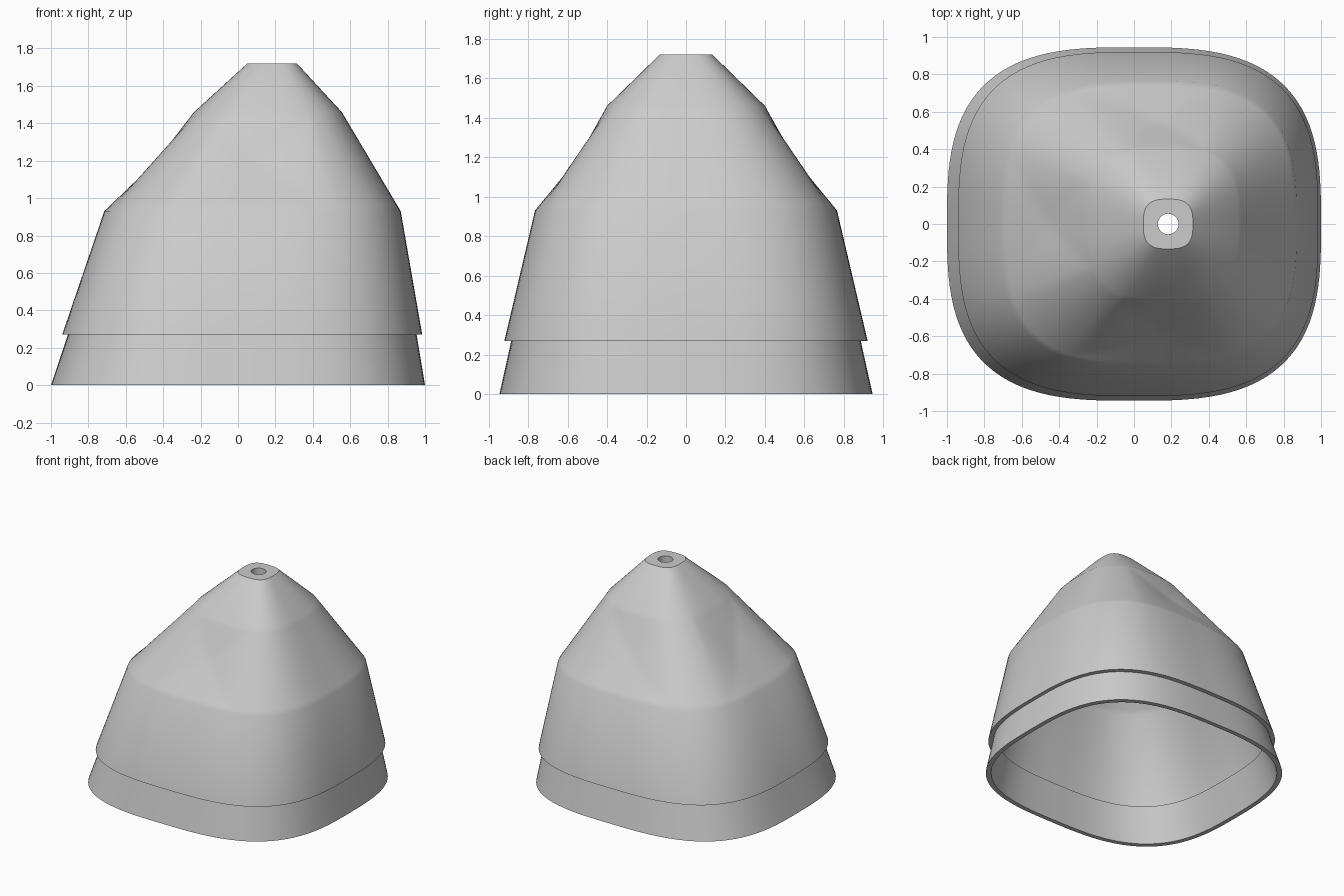
import bpy, bmesh, math

old = bpy.data.objects.get("Cube")
if old:
    bpy.data.objects.remove(old)

grey = bpy.data.materials.new("plain_grey")
grey.use_nodes = True
grey.diffuse_color = (0.6, 0.6, 0.6, 1)
grey.node_tree.nodes["Principled BSDF"].inputs["Base Color"].default_value = (0.6, 0.6, 0.6, 1)

SEGMENTS = 128
DENT_LOW, DENT_HIGH, DENT_DEPTH = 0.93, 1.46, 0.035


def dent(across, z):
    """Inward push of a shallow four-sided dent, zero outside it."""
    middle = (DENT_LOW + DENT_HIGH) / 2
    v = abs(z - middle) / (DENT_HIGH - middle)
    return DENT_DEPTH * max(0, 1 - max(abs(across) / 0.56, v))


def ring(bm, z, left, right, depth, power=3):
    """Rounded-square ring; left and right are its x limits, depth its y half."""
    cx, half = (left + right) / 2, (right - left) / 2
    verts = []
    for i in range(SEGMENTS):
        a = 2 * math.pi * i / SEGMENTS
        c, s = math.cos(a), math.sin(a)
        r = (abs(c) ** power + abs(s) ** power) ** (-1 / power)
        u, v = r * c, r * s
        x, y = cx + half * u, depth * v
        # Dents on the front, the back and the right side
        if abs(v) > abs(u):
            y -= math.copysign(dent(u, z), v)
        elif u < 0:
            x += dent(v, z)
        verts.append(bm.verts.new((x, y, z)))
    return verts


def loft(name, sections):
    """Closed wall running through all sections and back to the first."""
    bm = bmesh.new()
    rings = [ring(bm, *s) for s in sections]
    for a, b in zip(rings, rings[1:] + rings[:1]):
        for i in range(SEGMENTS):
            j = (i + 1) % SEGMENTS
            bm.faces.new((a[i], a[j], b[j], b[i]))
    bmesh.ops.recalc_face_normals(bm, faces=bm.faces)
    mesh = bpy.data.meshes.new(name)
    bm.to_mesh(mesh)
    bm.free()
    mesh.materials.append(grey)
    obj = bpy.data.objects.new(name, mesh)
    bpy.context.collection.objects.link(obj)
    bpy.ops.object.select_all(action='DESELECT')
    obj.select_set(True)
    bpy.context.view_layer.objects.active = obj
    bpy.ops.object.shade_smooth_by_angle(angle=math.radians(35))


def inset(section, wall):
    z, left, right, depth = section
    return (z, left + wall, right - wall, depth - wall)


def between(a, b, steps):
    """Sections evenly spaced from a to b, both ends included."""
    return [tuple(p + (q - p) * k / steps for p, q in zip(a, b)) for k in range(steps + 1)]


# Lower skirt
foot = (0, -1.0, 1.0, 0.945)
collar = (0.27, -0.91, 0.955, 0.885)
loft("lower_skirt", [foot, collar, inset(collar, 0.035), inset(foot, 0.035)])

# Upper shell, overhanging the skirt, with a round hole through the top
hem = (0.27, -0.94, 0.985, 0.92)
waist = (DENT_LOW, -0.715, 0.87, 0.765)
shoulder = (DENT_HIGH, -0.235, 0.555, 0.40)
crown = (1.72, 0.05, 0.315, 0.133)
outside = [hem] + between(waist, shoulder, 16) + [crown]
hole = [(z, 0.128, 0.238, 0.055, 2) for z in (1.72, 1.62)]
inside = [inset(s, 0.055) for s in reversed(outside[:-1])]
loft("upper_shell", outside + hole + inside)
